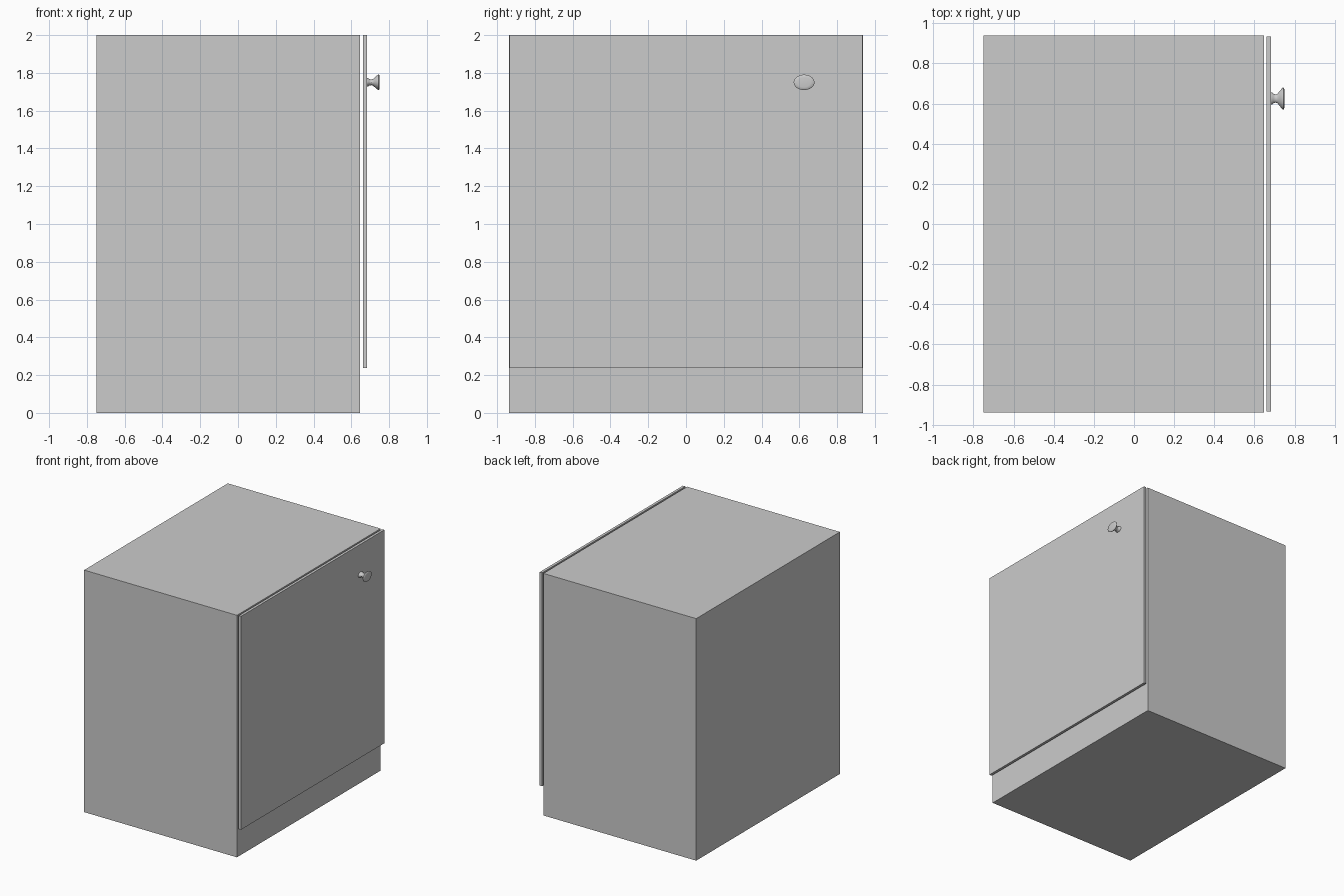
import bpy, math
from mathutils import Matrix

if "Cube" in bpy.data.objects:
    bpy.data.objects.remove(bpy.data.objects["Cube"])


def box(name, lo, hi):
    bpy.ops.mesh.primitive_cube_add(size=1, location=[(a + b) / 2 for a, b in zip(lo, hi)])
    ob = bpy.context.object
    ob.name = name
    ob.scale = [b - a for a, b in zip(lo, hi)]
    bpy.ops.object.transform_apply(location=False, rotation=False, scale=True)
    return ob


# Cabinet body and the door standing slightly in front of it
box("cabinet_body", (-0.75, -0.938, 0), (0.647, 0.938, 2))
box("cabinet_door", (0.661, -0.935, 0.237), (0.683, 0.935, 2))

# Oval knob: (distance along x, radius across y), turned around the x axis
profile = [(0.683, 0.0), (0.683, 0.031), (0.689, 0.029), (0.696, 0.023),
           (0.706, 0.020), (0.715, 0.024), (0.724, 0.035), (0.734, 0.047),
           (0.741, 0.054), (0.745, 0.055), (0.748, 0.051), (0.750, 0.035), (0.750, 0.0)]
SIDES = 32
verts, faces = [], []
rings = profile[1:-1]
for x, r in rings:
    for i in range(SIDES):
        a = 2 * math.pi * i / SIDES
        verts.append((x, r * math.cos(a), 0.74 * r * math.sin(a)))
for k in range(len(rings) - 1):
    for i in range(SIDES):
        j = (i + 1) % SIDES
        faces.append((k * SIDES + i, k * SIDES + j, (k + 1) * SIDES + j, (k + 1) * SIDES + i))
faces.append(tuple(reversed(range(SIDES))))
faces.append(tuple(range((len(rings) - 1) * SIDES, len(rings) * SIDES)))
mesh = bpy.data.meshes.new("door_knob")
mesh.from_pydata(verts, [], faces)
mesh.transform(Matrix.Translation((0, 0.625, 1.75)))
knob = bpy.data.objects.new("door_knob", mesh)
bpy.context.collection.objects.link(knob)
bpy.ops.object.select_all(action='DESELECT')
knob.select_set(True)
bpy.context.view_layer.objects.active = knob
bpy.ops.object.shade_smooth_by_angle(angle=math.radians(40))
